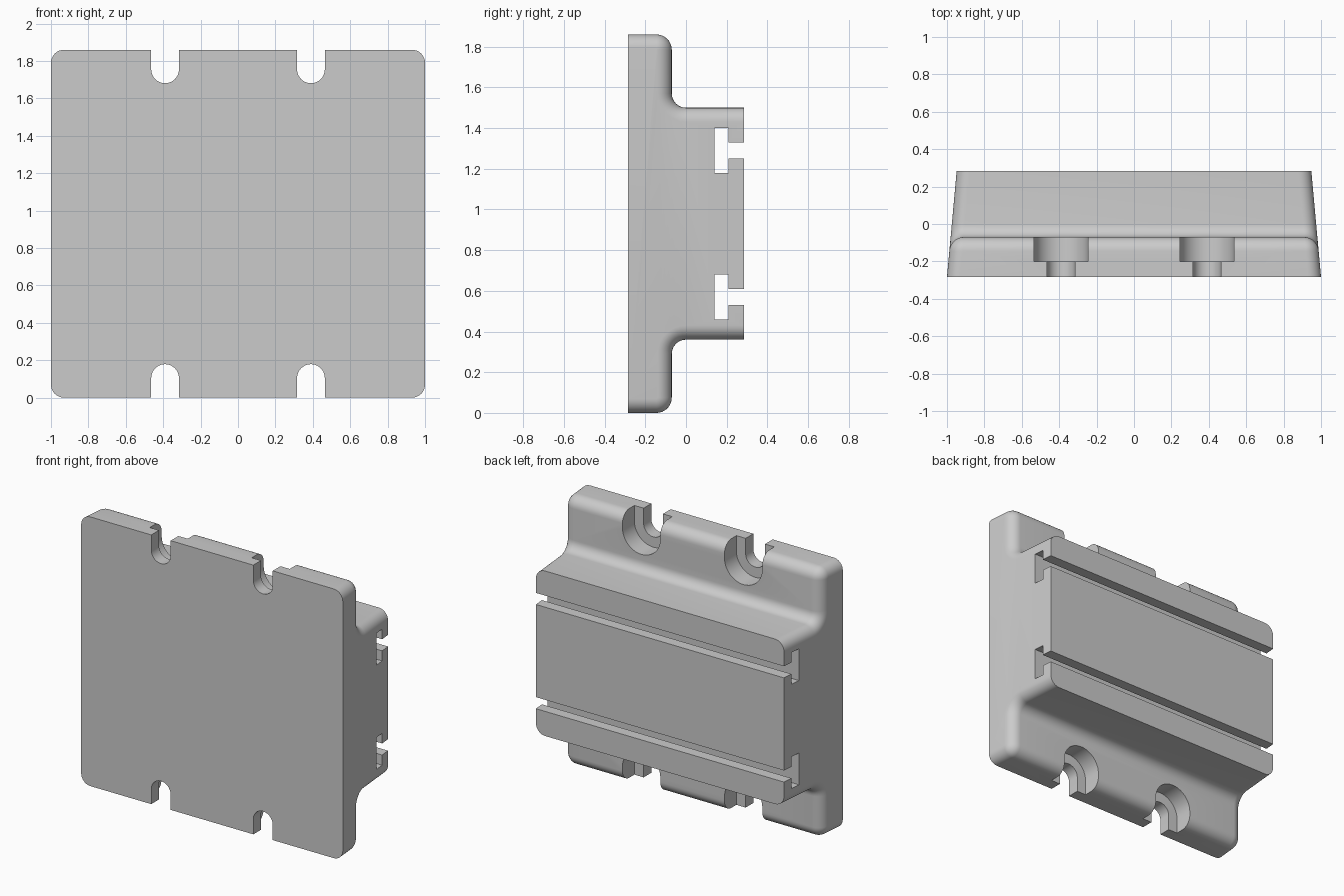
import bpy, bmesh
from math import sin, cos, pi

cube = bpy.data.objects.get("Cube")
if cube:
    bpy.data.objects.remove(cube, do_unlink=True)

MID = 0.93      # half height
EDGE = 0.07     # rounding of the end edges
BACK = 0.284    # half depth
STEPS = 8

grey = bpy.data.materials.new("light grey")
grey.use_nodes = True
grey.diffuse_color = (0.6, 0.6, 0.6, 1)
grey.node_tree.nodes["Principled BSDF"].inputs["Base Color"].default_value = (0.6, 0.6, 0.6, 1)


def make_object(name, bm):
    bmesh.ops.recalc_face_normals(bm, faces=bm.faces)
    mesh = bpy.data.meshes.new(name)
    bm.to_mesh(mesh)
    bm.free()
    obj = bpy.data.objects.new(name, mesh)
    bpy.context.collection.objects.link(obj)
    return obj


def skin(bm, rings):
    """Join closed rings of points and cap both ends."""
    loops = [[bm.verts.new(p) for p in ring] for ring in rings]
    n = len(loops[0])
    for a, b in zip(loops, loops[1:]):
        for i in range(n):
            j = (i + 1) % n
            bm.faces.new((a[i], a[j], b[j], b[i]))
    bm.faces.new(loops[0])
    bm.faces.new(loops[-1])


def half_profile(inset):
    """Depth and height of the upper outline, moved inwards by inset."""
    turns = [i / STEPS * pi / 2 for i in range(STEPS + 1)]
    pts = [(-BACK, MID - inset)]
    # rounded flange rim, then the hollow curve into the block
    pts += [(-0.145 + (0.075 - inset) * cos(a), 0.855 + (0.075 - inset) * sin(a))
            for a in reversed(turns)]
    pts += [(-(0.07 + inset) * cos(a), 0.64 - (0.07 + inset) * sin(a)) for a in turns]
    pts.append((BACK, 0.57 - inset))
    # T-shaped slot
    pts += [(BACK, 0.4), (0.21, 0.4), (0.21, 0.47), (0.14, 0.47),
            (0.14, 0.25), (0.21, 0.25), (0.21, 0.32), (BACK, 0.32)]
    return pts


def section(side, angle):
    """Full outline near one end, following the tapered side face."""
    half = half_profile(EDGE * (1 - cos(angle)))
    outline = half + [(y, -h) for y, h in reversed(half)]
    return [(side * (0.974 - 0.0915 * y - EDGE * (1 - sin(angle))), y, MID + h)
            for y, h in outline]


# Mounting block
angles = [i / STEPS * pi / 2 for i in range(STEPS + 1)]
bm = bmesh.new()
skin(bm, [section(-1, a) for a in reversed(angles)] + [section(1, a) for a in angles])
body = make_object("mounting_block", bm)
body.data.materials.append(grey)


def slot_cutter(name, x, side, radius, y0, y1):
    """Open-ended round-bottomed slot reaching past the top or bottom edge."""
    outline = [(radius, 0.3)]
    outline += [(radius * cos(i * pi / 20), -radius * sin(i * pi / 20)) for i in range(21)]
    outline.append((-radius, 0.3))
    bm = bmesh.new()
    skin(bm, [[(x + u, y, MID + side * (0.825 + v)) for u, v in outline] for y in (y0, y1)])
    cutter = make_object(name, bm)
    cutter.hide_render = True
    return cutter


# Screw slots with wider recesses for the screw heads
bpy.context.view_layer.objects.active = body
for x in (-0.39, 0.39):
    for side in (-1, 1):
        for name, radius, y0, y1 in (("screw_slot", 0.074, -0.5, 0.0),
                                     ("screw_head_recess", 0.145, -0.2, 0.0)):
            cutter = slot_cutter(name, x, side, radius, y0, y1)
            mod = body.modifiers.new(name, "BOOLEAN")
            mod.operation = "DIFFERENCE"
            mod.solver = "EXACT"
            mod.object = cutter
            bpy.ops.object.modifier_apply(modifier=mod.name)
            bpy.data.objects.remove(cutter, do_unlink=True)

bpy.ops.object.select_all(action="DESELECT")
body.select_set(True)
bpy.ops.object.shade_smooth_by_angle(angle=pi / 6)
